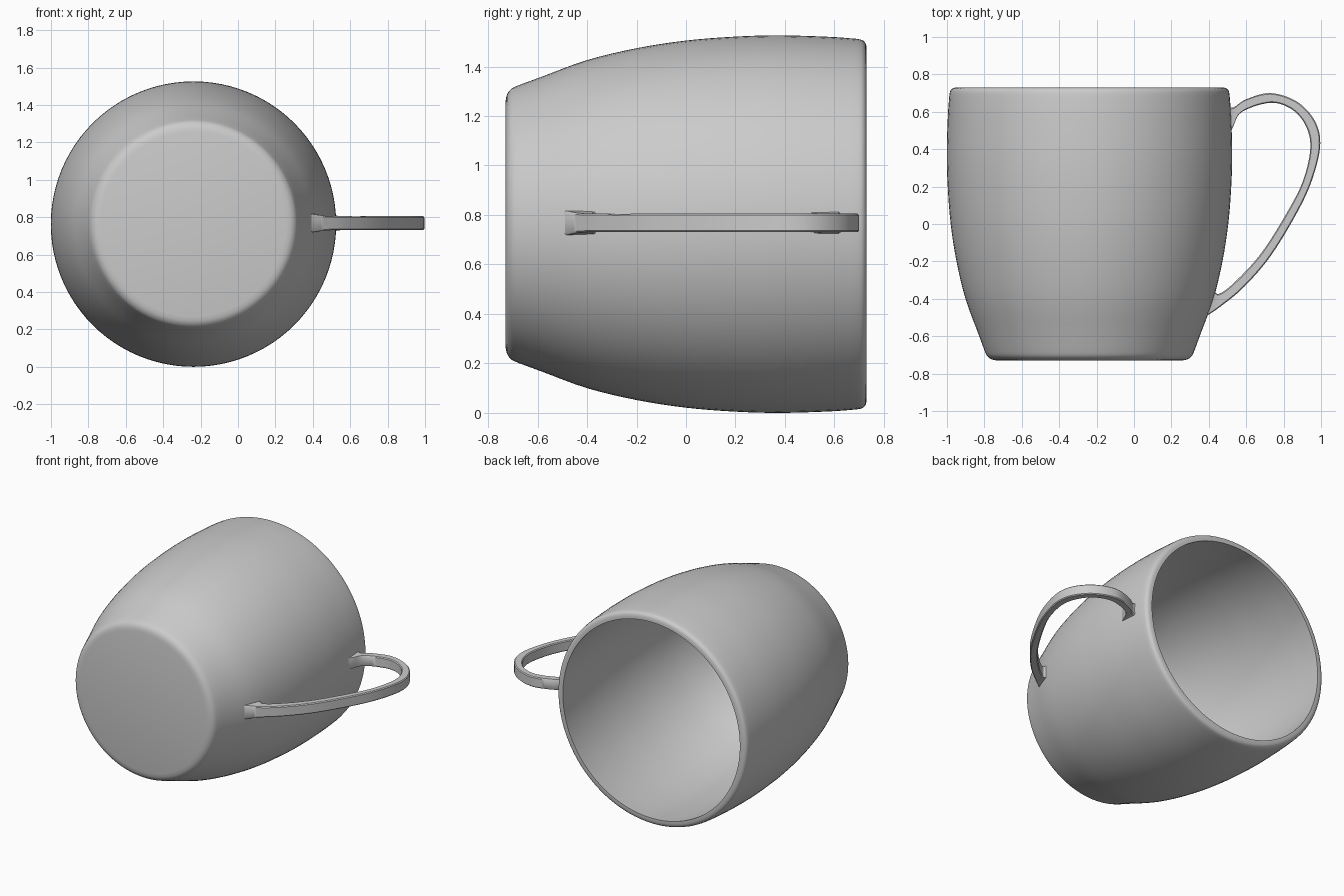
import bpy, bmesh, math
from mathutils import Vector

if "Cube" in bpy.data.objects:
    bpy.data.objects.remove(bpy.data.objects["Cube"])

CX, CZ = -0.238, 0.763      # axis of the cup, which lies along y
SEG = 96

grey = bpy.data.materials.new("light_grey")
grey.diffuse_color = (0.6, 0.6, 0.6, 1)
grey.use_nodes = True
grey.node_tree.nodes["Principled BSDF"].inputs["Base Color"].default_value = grey.diffuse_color


def finish(bm, name, angle):
    bmesh.ops.recalc_face_normals(bm, faces=bm.faces)
    me = bpy.data.meshes.new(name)
    bm.to_mesh(me)
    bm.free()
    ob = bpy.data.objects.new(name, me)
    bpy.context.collection.objects.link(ob)
    me.materials.append(grey)
    bpy.ops.object.select_all(action='DESELECT')
    bpy.context.view_layer.objects.active = ob
    ob.select_set(True)
    bpy.ops.object.shade_smooth_by_angle(angle=math.radians(angle))
    return ob


def smooth_path(pts, steps):
    """Catmull-Rom curve through tuples of any length."""
    pts = [Vector(p) for p in pts]
    ext = [2 * pts[0] - pts[1]] + pts + [2 * pts[-1] - pts[-2]]
    out = []
    for i in range(1, len(ext) - 2):
        a, b, c, d = ext[i - 1:i + 3]
        for s in range(steps):
            t = s / steps
            out.append(0.5 * (2 * b + (c - a) * t + (2 * a - 5 * b + 4 * c - d) * t * t
                              + (3 * b - a - 3 * c + d) * t ** 3))
    return out + [pts[-1]]


def lathe(name, profile):
    """Revolve (radius, y) points about the cup axis."""
    bm = bmesh.new()
    rings = []
    for r, y in profile:
        n = 1 if r < 1e-5 else SEG
        rings.append([bm.verts.new((CX + r * math.cos(2 * math.pi * k / SEG), y,
                                    CZ + r * math.sin(2 * math.pi * k / SEG)))
                      for k in range(n)])
    for a, b in zip(rings, rings[1:]):
        for k in range(SEG):
            quad = [a[k % len(a)], a[(k + 1) % SEG % len(a)],
                    b[(k + 1) % SEG % len(b)], b[k % len(b)]]
            bm.faces.new(list(dict.fromkeys(quad)))
    return finish(bm, name, 35)


# Cup: base, rounded foot, bulging wall, rounded lip, inner wall and floor
foot = smooth_path([(0.495, -0.73), (0.525, -0.723), (0.548, -0.705), (0.562, -0.675)], 3)
wall = smooth_path([(0.562, -0.675), (0.597, -0.58), (0.663, -0.4), (0.711, -0.2), (0.742, 0.0),
                    (0.758, 0.2), (0.763, 0.38), (0.757, 0.58), (0.749, 0.69)], 4)
lip = smooth_path([(0.749, 0.69), (0.744, 0.712), (0.732, 0.725), (0.715, 0.73)], 3)
inside = smooth_path([(0.698, 0.73), (0.708, 0.58), (0.713, 0.38), (0.708, 0.2), (0.692, 0.0),
                      (0.661, -0.2), (0.613, -0.4), (0.55, -0.57), (0.515, -0.64),
                      (0.46, -0.67)], 4)
lathe("cup", [(0, -0.73)] + foot + wall[1:] + lip[1:] + inside + [(0, -0.675)])

# Handle: outer x, y, inner x, y, half width; the ends flare into the wall
loop = smooth_path([
    (0.500, 0.625, 0.500, 0.440, 0.050), (0.535, 0.625, 0.530, 0.520, 0.039),
    (0.600, 0.667, 0.578, 0.600, 0.037), (0.730, 0.700, 0.730, 0.648, 0.037),
    (0.870, 0.655, 0.845, 0.612, 0.037), (0.965, 0.555, 0.918, 0.525, 0.037),
    (0.996, 0.430, 0.943, 0.410, 0.037), (0.960, 0.260, 0.910, 0.250, 0.037),
    (0.885, 0.085, 0.840, 0.100, 0.037), (0.735, -0.165, 0.692, -0.140, 0.037),
    (0.590, -0.335, 0.555, -0.295, 0.037), (0.475, -0.432, 0.455, -0.373, 0.039),
    (0.385, -0.495, 0.418, -0.340, 0.050)], 6)
bm = bmesh.new()
HZ, C = 0.768, 0.006        # height of the handle and size of its rounded corners
sections = []
for ox, oy, ix, iy, w in loop:
    o, i = Vector((ox, oy)), Vector((ix, iy))
    d = (o - i).normalized() * C
    ring = [(o, w - C), (o - d, w), (i + d, w), (i, w - C),
            (i, C - w), (i + d, -w), (o - d, -w), (o, C - w)]
    sections.append([bm.verts.new((p.x, p.y, HZ + z)) for p, z in ring])
for a, b in zip(sections, sections[1:]):
    for k in range(8):
        bm.faces.new((a[k], a[(k + 1) % 8], b[(k + 1) % 8], b[k]))
bm.faces.new(sections[0])
bm.faces.new(sections[-1])
finish(bm, "handle", 40)
